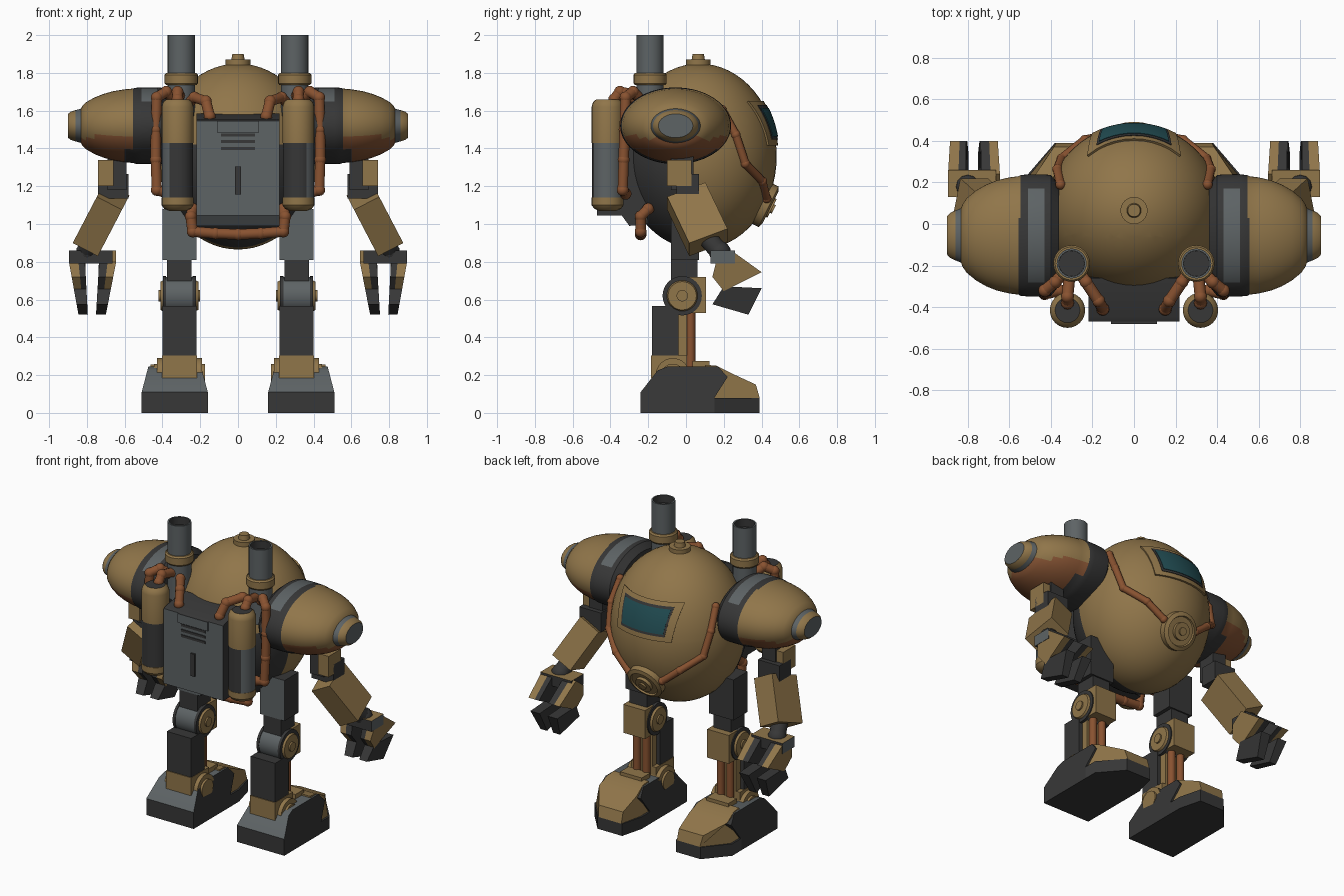
import bpy, bmesh, math
from mathutils import Vector, Matrix, Euler

cube = bpy.data.objects.get("Cube")
if cube:
    bpy.data.objects.remove(cube)


def material(name, rgb):
    m = bpy.data.materials.new(name)
    m.use_nodes = True
    m.diffuse_color = (*rgb, 1)
    m.node_tree.nodes["Principled BSDF"].inputs["Base Color"].default_value = (*rgb, 1)
    return m


TAN = material("tan_paint", (0.28, 0.18, 0.068))
GRAY = material("steel_gray", (0.11, 0.125, 0.13))
DARK = material("dark_metal", (0.038, 0.038, 0.038))
COPPER = material("copper_pipe", (0.25, 0.085, 0.03))
RUST = material("rust_patch", (0.24, 0.088, 0.034))
GLASS = material("teal_glass", (0.016, 0.075, 0.088))


def finish(name, bm, mats, rule=None, mirror=False):
    """Turn a bmesh into an object; rule(face centre, normal) picks the material."""
    bmesh.ops.recalc_face_normals(bm, faces=bm.faces)
    for f in bm.faces:
        f.smooth = True
        if rule:
            f.material_index = rule(f.calc_center_median(), f.normal)
    me = bpy.data.meshes.new(name)
    bm.to_mesh(me)
    bm.free()
    me.set_sharp_from_angle(angle=math.radians(32))
    for m in mats:
        me.materials.append(m)
    ob = bpy.data.objects.new(name, me)
    bpy.context.collection.objects.link(ob)
    if mirror:
        ob.modifiers.new("mirror", "MIRROR").use_mirror_merge = False


def box(name, size, centre, mats, rot=(0, 0, 0), rule=None, mirror=True):
    bm = bmesh.new()
    mx = Matrix.Translation(centre) @ Euler(rot).to_matrix().to_4x4() @ Matrix.Diagonal((*size, 1))
    bmesh.ops.create_cube(bm, size=1, matrix=mx)
    bm.normal_update()
    finish(name, bm, mats, rule, mirror)


def lathe(name, profile, centre, axis, mats, rule=None, scale=(1, 1, 1), mirror=True, n=32):
    """Revolve (radius, height) points around an axis through centre."""
    bm = bmesh.new()
    rot = Vector(axis).to_track_quat("Z", "Y").to_matrix()
    mx = Matrix.Diagonal(scale) @ rot
    rings = [[bm.verts.new(Vector(centre) + mx @ Vector((r * math.cos(math.tau * i / n),
                                                         r * math.sin(math.tau * i / n), h)))
              for i in range(n)] for r, h in profile]
    for a, b in zip(rings, rings[1:]):
        for i in range(n):
            bm.faces.new((a[i], a[(i + 1) % n], b[(i + 1) % n], b[i]))
    bm.faces.new(rings[0])
    bm.faces.new(rings[-1])
    finish(name, bm, mats, rule, mirror)


def prism(name, pts, x0, x1, mats, warp=None, rule=None, mirror=True):
    """Extrude a y-z outline across x, optionally moving each corner."""
    bm = bmesh.new()
    f = bm.faces.new([bm.verts.new((x0, y, z)) for y, z in pts])
    for v in bmesh.ops.extrude_face_region(bm, geom=[f])["geom"]:
        if isinstance(v, bmesh.types.BMVert):
            v.co.x = x1
    if warp:
        for v in bm.verts:
            v.co.x = warp(v.co)
    finish(name, bm, mats, rule, mirror)


def tube(name, pts, r=0.028, mat=COPPER):
    """Segmented pipe with round joints."""
    bm = bmesh.new()
    pts = [Vector(p) for p in pts]
    for a, b in zip(pts, pts[1:]):
        mx = Matrix.Translation((a + b) / 2) @ (b - a).to_track_quat("Z", "Y").to_matrix().to_4x4()
        bmesh.ops.create_cone(bm, cap_ends=True, segments=12, radius1=r, radius2=r,
                              depth=(b - a).length, matrix=mx)
    for p in pts:
        bmesh.ops.create_uvsphere(bm, u_segments=12, v_segments=8, radius=r * 1.12,
                                  matrix=Matrix.Translation(p))
    finish(name, bm, [mat], None, True)


# Hull: egg-shaped body with a dark lower rear
HULL, RADII = Vector((0, 0.07, 1.357)), Vector((0.42, 0.41, 0.492))


def on_hull(x, z, lift=1.0):
    """Point on the +y side of the hull."""
    k = max(0, 1 - (x / RADII.x) ** 2 - ((z - HULL.z) / RADII.z) ** 2)
    p = Vector((x, HULL.y + RADII.y * math.sqrt(k), z))
    return HULL + (p - HULL) * lift


bm = bmesh.new()
bmesh.ops.create_uvsphere(bm, u_segments=48, v_segments=32, radius=1,
                          matrix=Matrix.Translation(HULL) @ Matrix.Diagonal((*RADII, 1)))
for co, no in (((0, 0.03, 0), (0, 1, 0.05)), ((0, 0, 1.42), (0, 0, 1))):
    bmesh.ops.bisect_plane(bm, geom=bm.verts[:] + bm.edges[:] + bm.faces[:], plane_co=co, plane_no=no)
finish("hull", bm, [TAN, DARK], lambda c, n: int(c.y + 0.05 * c.z < 0.03 and c.z < 1.42))
lathe("top_hatch", [(0.065, 0), (0.065, 0.03), (0.035, 0.03), (0.03, 0.06)], (0, 0.065, 1.84),
      (0, 0, 1), [TAN], mirror=False)


# Window: curved frame, rim and glass laid over the hull
def patch(name, bottom, top, z0, z1, lift, mat, n=10):
    bm = bmesh.new()
    for layer in (0.97, lift):
        grid = [[bm.verts.new(on_hull((bottom + (top - bottom) * j / n) * (2 * i / n - 1),
                                      z0 + (z1 - z0) * j / n, layer)) for i in range(n + 1)]
                for j in range(n + 1)]
        for j in range(n):
            for i in range(n):
                bm.faces.new((grid[j][i], grid[j][i + 1], grid[j + 1][i + 1], grid[j + 1][i]))
    bmesh.ops.bridge_loops(bm, edges=[e for e in bm.edges if e.is_boundary])
    finish(name, bm, [mat])


patch("window_frame", 0.195, 0.22, 1.415, 1.645, 1.025, TAN)
patch("window_rim", 0.155, 0.175, 1.445, 1.62, 1.033, DARK)
patch("window_glass", 0.145, 0.163, 1.46, 1.605, 1.04, GLASS)
lathe("chest_disc", [(0.12, -0.03), (0.12, 0.02), (0.095, 0.03), (0.09, 0.02), (0.055, 0.02),
                     (0.055, 0.04), (0.025, 0.04), (0.025, 0.05)],
      on_hull(0, 1.1), (0, 1, -0.5), [TAN], mirror=False)
tube("chest_pipe", [on_hull(x, z, 1.025) for x, z in
                    ((0.345, 1.6), (0.36, 1.47), (0.34, 1.32), (0.23, 1.23), (0.12, 1.14))], 0.022)


# Shoulder pods
def pod_colour(c, n):
    if c.x < 0.55:
        return 1 if c.z > 1.655 and 0.43 < c.x < 0.51 else 2
    if c.x > 0.895 or 0.83 < c.x < 0.86:
        return 1
    if c.z < 1.40 and c.x < 0.62:
        return 2
    return 3 if c.z < 1.46 + 0.015 * math.sin(c.y * 40) and c.x < 0.83 else 0


lathe("shoulder_pod", [(0.85, 0.36), (1.02, 0.4), (1.03, 0.43), (1.03, 0.51), (1.02, 0.545), (1, 0.555),
                       (0.98, 0.6), (0.93, 0.66), (0.86, 0.71), (0.76, 0.76), (0.63, 0.805),
                       (0.53, 0.825), (0.46, 0.832), (0.42, 0.86), (0.38, 0.885), (0.32, 0.9)],
      (0, -0.055, 1.52), (1, 0, 0), [TAN, GRAY, DARK, RUST], pod_colour, (1, 0.285, 0.197), n=64)

# Exhaust stacks with dark bores
lathe("exhaust_stack", [(0.072, 1.5), (0.072, 2), (0.062, 2), (0.062, 1.9)], (0.3, -0.19, 0), (0, 0, 1),
      [GRAY, DARK], lambda c, n: int(math.hypot(c.x - 0.3, c.y + 0.19) < 0.063), n=24)
lathe("stack_bore", [(0.0615, 1.9), (0.0615, 1.95)], (0.3, -0.19, 0), (0, 0, 1), [DARK], n=24)
lathe("stack_collar", [(0.08, 1.735), (0.088, 1.745), (0.088, 1.79), (0.08, 1.8)], (0.3, -0.19, 0),
      (0, 0, 1), [TAN], n=24)

# Rear pack with vents and handle
prism("rear_pack", [(-0.47, 1.045), (-0.47, 1.545), (-0.45, 1.555), (-0.26, 1.585), (-0.2, 1.0),
                    (-0.3, 0.99), (-0.34, 1.045)],
      -0.22, 0.22, [GRAY, DARK], None, lambda c, n: int(n.y > -0.7), False)
box("pack_top_plate", (0.22, 0.016, 0.06), (0, -0.473, 1.515), [GRAY, DARK], (0, 0, 0),
    lambda c, n: int(n.z > 0.5), False)
for i in range(3):
    box(f"pack_vent_{i + 1}", (0.18, 0.009, 0.016), (0, -0.471, 1.4 + 0.036 * i), [DARK], mirror=False)
box("pack_handle", (0.03, 0.02, 0.15), (0, -0.472, 1.23), [DARK], mirror=False)


# Side tanks and their hoses
def tank_colour(c, n):
    if 1.141 < c.z < 1.429:
        return 1 if n.x > 0.45 else 2
    return 2 if c.z > 1.658 else 0


lathe("rear_tank", [(0.045, 1.07), (0.07, 1.08), (0.085, 1.1), (0.085, 1.14), (0.083, 1.14), (0.083, 1.43),
                    (0.085, 1.43), (0.085, 1.62), (0.077, 1.645), (0.06, 1.66)], (0.32, -0.415, 0), (0, 0, 1),
      [TAN, GRAY, DARK], tank_colour, n=24)
tube("tank_hose", [(0.32, -0.38, 1.66), (0.32, -0.35, 1.7), (0.31, -0.25, 1.68)])
tube("pack_hose", [(0.15, -0.41, 1.57), (0.17, -0.37, 1.65), (0.23, -0.28, 1.67), (0.27, -0.22, 1.63)])
tube("side_hose", [(0.34, -0.24, 1.66), (0.38, -0.28, 1.7), (0.43, -0.32, 1.67), (0.435, -0.325, 1.5),
                   (0.435, -0.33, 1.34), (0.43, -0.335, 1.18), (0.36, -0.32, 1.16)])
tube("belly_hose", [(0.24, -0.2, 1.08), (0.25, -0.24, 1.04), (0.24, -0.24, 0.96), (0.12, -0.24, 0.95),
                    (0, -0.24, 0.945)])

# Arms
box("upper_arm", (0.1, 0.12, 0.2), (0.64, -0.02, 1.28), [DARK])
box("upper_arm_guard", (0.08, 0.13, 0.14), (0.7, -0.035, 1.27), [TAN])
box("elbow", (0.16, 0.12, 0.13), (0.66, 0.01, 1.2), [DARK])
box("forearm", (0.15, 0.22, 0.3), (0.725, 0.06, 1.025), [TAN], (0.4, -0.48, 0))
tube("wrist", [(0.77, 0.1, 0.94), (0.8, 0.18, 0.85)], 0.052, DARK)
box("palm", (0.23, 0.13, 0.07), (0.78, 0.195, 0.825), [DARK, GRAY, TAN], (0, 0, 0),
    lambda c, n: 2 if n.z > 0.5 else int(n.x > 0.5))


# Fingers narrow towards the middle of the hand, plated on the outside
def curl(c):
    return 0.775 + (c.x - 0.775) * (1 - 1.5 * max(0, 0.8 - c.z))


KNUCKLE = [(0.24, 0.86), (0.4, 0.745), (0.2, 0.645), (0.14, 0.72), (0.16, 0.8)]
TIP = [(0.2, 0.67), (0.4, 0.66), (0.33, 0.52), (0.14, 0.575)]
for label, outside, split, inside in (("outer", 0.895, 0.845, 0.81), ("inner", 0.645, 0.69, 0.735)):
    prism(label + "_finger_plate", KNUCKLE, outside, split, [TAN], curl)
    prism(label + "_finger_core", KNUCKLE, split, inside, [DARK], curl)
    prism(label + "_fingertip", TIP, outside, inside, [DARK], curl)

# Legs
box("hip", (0.18, 0.15, 0.27), (0.31, -0.005, 0.945), [DARK, GRAY], (0, 0, 0), lambda c, n: int(n.y < -0.5))
box("thigh", (0.13, 0.14, 0.16), (0.31, -0.01, 0.77), [DARK])
lathe("knee", [(0.1, -0.08), (0.1, 0.08)], (0.31, -0.02, 0.62), (1, 0, 0), [GRAY])
lathe("knee_ring", [(0.104, -0.087), (0.104, -0.07), (0.09, -0.07), (0.09, 0.07), (0.104, 0.07), (0.104, 0.087)],
      (0.31, -0.02, 0.62), (1, 0, 0), [DARK])
lathe("knee_cap", [(0.03, -0.11), (0.03, -0.1), (0.075, -0.1), (0.085, -0.08), (0.085, 0.08), (0.075, 0.1),
                   (0.03, 0.1), (0.03, 0.11)], (0.31, -0.02, 0.62), (1, 0, 0), [TAN])
box("knee_pad", (0.16, 0.09, 0.19), (0.31, 0.06, 0.625), [TAN])
box("shin", (0.18, 0.14, 0.27), (0.31, -0.11, 0.43), [DARK])
box("shin_front", (0.13, 0.05, 0.28), (0.31, -0.02, 0.42), [TAN])
box("shin_cuff", (0.185, 0.19, 0.12), (0.31, -0.09, 0.245), [TAN])
for i, x in enumerate((0.275, 0.345)):
    lathe(f"shin_piston_{i + 1}", [(0.024, 0.22), (0.024, 0.56)], (x, 0.025, 0), (0, 0, 1), [COPPER], n=12)
lathe("ankle", [(0.06, -0.135), (0.06, -0.12), (0.09, -0.12), (0.09, 0.12), (0.06, 0.12), (0.06, 0.135)],
      (0.31, -0.07, 0.2), (1, 0, 0), [TAN])


# Feet narrow towards the top, and the toe is cut back on its outer side
def taper(c):
    toe = max(0, c.y - 0.24) / 0.15
    k = (1 - max(0, c.z - 0.11) * 1.5) * (1 - 0.48 * toe)
    return 0.335 - 0.045 * toe + (c.x - 0.335) * k


prism("foot", [(-0.24, 0), (-0.24, 0.11), (-0.15, 0.225), (-0.1, 0.245), (0.17, 0.245), (0.22, 0.19),
               (0.15, 0.08), (0.15, 0)],
      0.16, 0.51, [DARK, GRAY], taper, lambda c, n: int(n.z > 0.3 and c.y < 0.1))
prism("toe_sole", [(0.14, 0), (0.14, 0.08), (0.24, 0.08), (0.39, 0.08), (0.39, 0), (0.24, 0)],
      0.16, 0.51, [DARK], taper)
prism("toe_cap", [(0.1, 0.08), (0.1, 0.255), (0.16, 0.25), (0.24, 0.21), (0.37, 0.15), (0.39, 0.08), (0.24, 0.08)],
      0.172, 0.498, [TAN], taper)
box("instep", (0.16, 0.09, 0.07), (0.32, 0.08, 0.24), [TAN])
